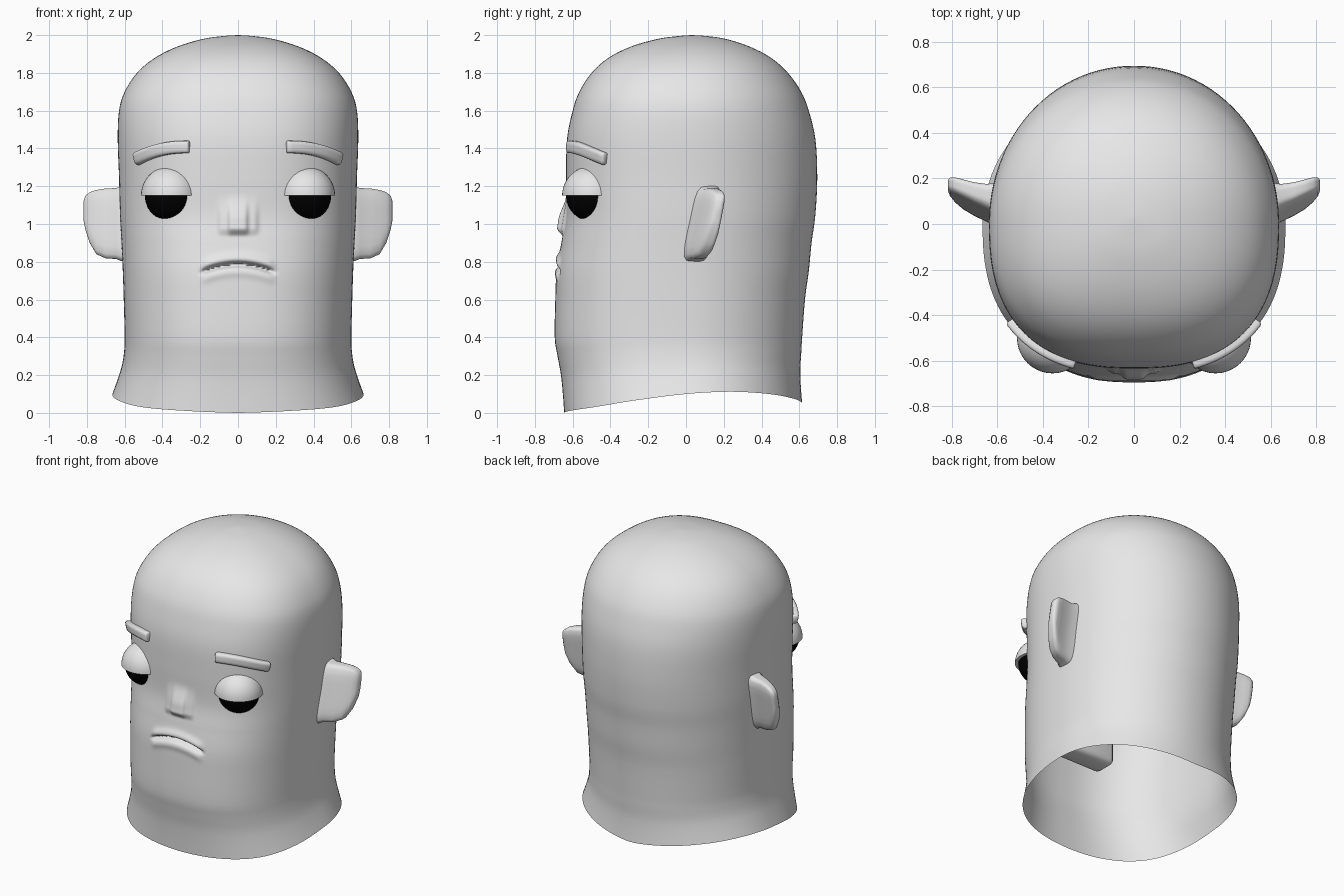
import bpy, bmesh, math
from mathutils import Matrix, Vector

if "Cube" in bpy.data.objects:
    bpy.data.objects.remove(bpy.data.objects["Cube"])


def make_material(name, value):
    mat = bpy.data.materials.new(name)
    mat.use_nodes = True
    colour = (value, value, value, 1)
    mat.diffuse_color = colour
    mat.node_tree.nodes["Principled BSDF"].inputs["Base Color"].default_value = colour
    return mat


SKIN = make_material("grey skin", 0.8)
BLACK = make_material("black eye", 0.0)


def finish(bm, name, mat, angle=50):
    """Turn a bmesh into a smooth shaded object."""
    bmesh.ops.recalc_face_normals(bm, faces=bm.faces)
    mesh = bpy.data.meshes.new(name)
    bm.to_mesh(mesh)
    bm.free()
    mesh.materials.append(mat)
    obj = bpy.data.objects.new(name, mesh)
    bpy.context.collection.objects.link(obj)
    bpy.ops.object.select_all(action="DESELECT")
    obj.select_set(True)
    bpy.context.view_layer.objects.active = obj
    bpy.ops.object.shade_smooth_by_angle(angle=math.radians(angle))
    return obj


def loft(rings, cap_start=False, cap_end=False):
    """Join closed rings of points with quads."""
    bm = bmesh.new()
    rows = [[bm.verts.new(p) for p in ring] for ring in rings]
    for low, high in zip(rows, rows[1:]):
        for i in range(len(low)):
            j = (i + 1) % len(low)
            bm.faces.new((low[i], low[j], high[j], high[i]))
    if cap_start:
        bm.faces.new(rows[0])
    if cap_end:
        bm.faces.new(rows[-1])
    return bm


def spline(points, i, t):
    """Catmull-Rom point between entry i and the next one."""
    last = len(points) - 1
    a, b, c, d = (Vector(points[min(max(k, 0), last)]) for k in range(i - 1, i + 3))
    return (b * 2 + (c - a) * t + (a * 2 - b * 5 + c * 4 - d) * t ** 2
            + (b * 3 - a - c * 3 + d) * t ** 3) / 2


def bump(value, width):
    return math.exp(-(value / width) ** 2)


def fade(value, start, end):
    t = min(max((value - start) / (end - start), 0), 1)
    return t * t * (3 - 2 * t)


def rounded(count, power):
    """Unit rounded-square outline."""
    for i in range(count):
        a = math.tau * i / count
        c, s = math.cos(a), math.sin(a)
        r = (abs(c) ** power + abs(s) ** power) ** (-1 / power)
        yield r * c, r * s


# Head profile: height, half width, front, back
PROFILE = [
    (0, .665, -.645, .615), (.1, .638, -.652, .608), (.2, .615, -.662, .605),
    (.3, .603, -.68, .61), (.4, .6, -.695, .615), (.6, .605, -.692, .63),
    (.75, .61, -.685, .65), (.9, .617, -.66, .665), (1.05, .625, -.635, .685),
    (1.25, .63, -.635, .695), (1.45, .637, -.63, .685), (1.6, .63, -.6, .65),
    (1.7, .6, -.565, .61), (1.8, .535, -.5, .54), (1.88, .44, -.41, .45),
    (1.94, .32, -.29, .335), (1.98, .185, -.15, .21), (1.995, .08, -.04, .11),
    (2, .002, .029, .031)]
# Height of the neck opening from front to back
HEM = [(0, 0), (.01, 0), (.03, 0), (.068, 0), (.1, 0), (.112, 0), (.1, 0), (.075, 0), (.052, 0)]
FRONT_POWER = 2.5


def face_relief(x, z):
    """Outward offset for the nose and the closed mouth."""
    side = abs(x)
    mouth_z = .785 - 1.1 * x * x
    span = 1 - fade(side, .16, .21)
    d = span * (.014 * bump(z - mouth_z - .035, .025) + .008 * bump(z - mouth_z + .04, .025)
                - .035 * bump(z - mouth_z, .012))
    height = fade(z, .93, .98) * (1 - fade(z, 1.02, 1.16))
    d += height * (.022 * (1 - fade(side, .035, .065)) + .016 * (1 - fade(side, .085, .12)))
    return d


def head_ring(z, width, front, back, columns=160):
    centre = .03 * fade(z, 1.6, 2)
    ring = []
    for i in range(columns):
        u = math.tau * i / columns
        a = u - .6 * math.sin(u)  # closer columns on the face
        s, c = math.sin(a), math.cos(a)
        power = FRONT_POWER if c > 0 else 2.05
        r = (abs(s) ** power + abs(c) ** power) ** (-1 / power)
        x = width * r * s
        y = centre + r * c * (front - centre if c > 0 else centre - back)
        turn = abs(math.remainder(a, math.tau)) / math.pi * (len(HEM) - 1)
        k = min(int(turn), len(HEM) - 2)
        hem = spline(HEM, k, turn - k)[0]
        lift = hem * max(0, 1 - z / .4)
        if c > 0:
            y -= face_relief(x, z)
        ring.append((x, y, z + lift))
    return ring


rings = []
for i in range(len(PROFILE) - 1):
    z = PROFILE[i][0]
    steps = 20 if .6 <= z < 1 else 10 if 1 < z < 1.2 else 4
    rings += [head_ring(*spline(PROFILE, i, k / steps)) for k in range(steps)]
rings.append(head_ring(*PROFILE[-1]))
finish(loft(rings, cap_end=True), "head", SKIN, 80)

# Mouth pocket inside the head
bm = bmesh.new()
bmesh.ops.create_cube(bm, size=1, matrix=Matrix.Translation((0, -.54, .71))
                      @ Matrix.Diagonal((.46, .17, .2, 1)))
bmesh.ops.bevel(bm, geom=bm.edges[:], offset=.04, segments=3, affect="EDGES", profile=.5)
finish(bm, "mouth_pocket", SKIN)


def brow_surface(x):
    return -.635 * (1 - (x / .637) ** FRONT_POWER) ** (1 / FRONT_POWER)


def brow_rings(side):
    """Rounded bar that follows the forehead."""
    steps = 16
    for i in range(-2, steps + 3):
        t = min(max(i / steps, 0), 1)
        shrink = .7 if i in (-2, steps + 2) else .92 if i in (-1, steps + 1) else 1
        end = {-2: -.008, -1: -.005, steps + 1: .005, steps + 2: .008}.get(i, 0)
        x = .264 + .262 * t + end
        y = brow_surface(x)
        slope = (brow_surface(x + .01) - y) / .01
        out = Vector((slope, -1)).normalized()
        z = 1.408 - .062 * t ** 2.3
        ring = []
        for p, q in rounded(20, 5):
            depth, rise = p * .03 * shrink, q * .033 * shrink
            ring.append((side * (x + out.x * depth + rise * .25 * t), y + out.y * depth, z + rise))
        yield ring


# Ear sections: outward, centre y, half depth, bottom, top
EAR = [(.56, .08, .075, .79, 1.215), (.62, .085, .07, .805, 1.2), (.645, .092, .06, .815, 1.19),
       (.7, .108, .05, .818, 1.188), (.75, .128, .043, .84, 1.18), (.785, .143, .038, .9, 1.168),
       (.808, .152, .03, .97, 1.15), (.818, .156, .016, 1.02, 1.12)]


def ear_rings(side):
    for x, y, depth, low, high in EAR:
        middle, half = (low + high) / 2, (high - low) / 2
        ring = []
        for p, q in rounded(32, 5):
            z = middle + q * half
            ring.append((side * x, y + p * depth + .19 * (z - 1), z))
        yield ring


for side, label in ((1, "left"), (-1, "right")):
    finish(loft(list(ear_rings(side)), cap_end=True), label + "_ear", SKIN, 60)
    finish(loft(list(brow_rings(side)), True, True), label + "_brow", SKIN, 60)

    # Eyeball with a half-closed upper lid
    place = Matrix.Translation((side * .358, -.5, 1.15))
    bm = bmesh.new()
    bmesh.ops.create_uvsphere(bm, u_segments=40, v_segments=24, radius=.135, matrix=place)
    finish(bm, label + "_eyeball", BLACK)
    bm = bmesh.new()
    bmesh.ops.create_uvsphere(bm, u_segments=40, v_segments=24, radius=.156, matrix=place)
    bmesh.ops.bisect_plane(bm, geom=bm.verts[:] + bm.edges[:] + bm.faces[:], dist=.0001,
                           plane_co=(0, 0, 1.15), plane_no=(0, 0, 1), clear_inner=True)
    bmesh.ops.holes_fill(bm, edges=[e for e in bm.edges if e.is_boundary], sides=0)
    finish(bm, label + "_eyelid", SKIN)
